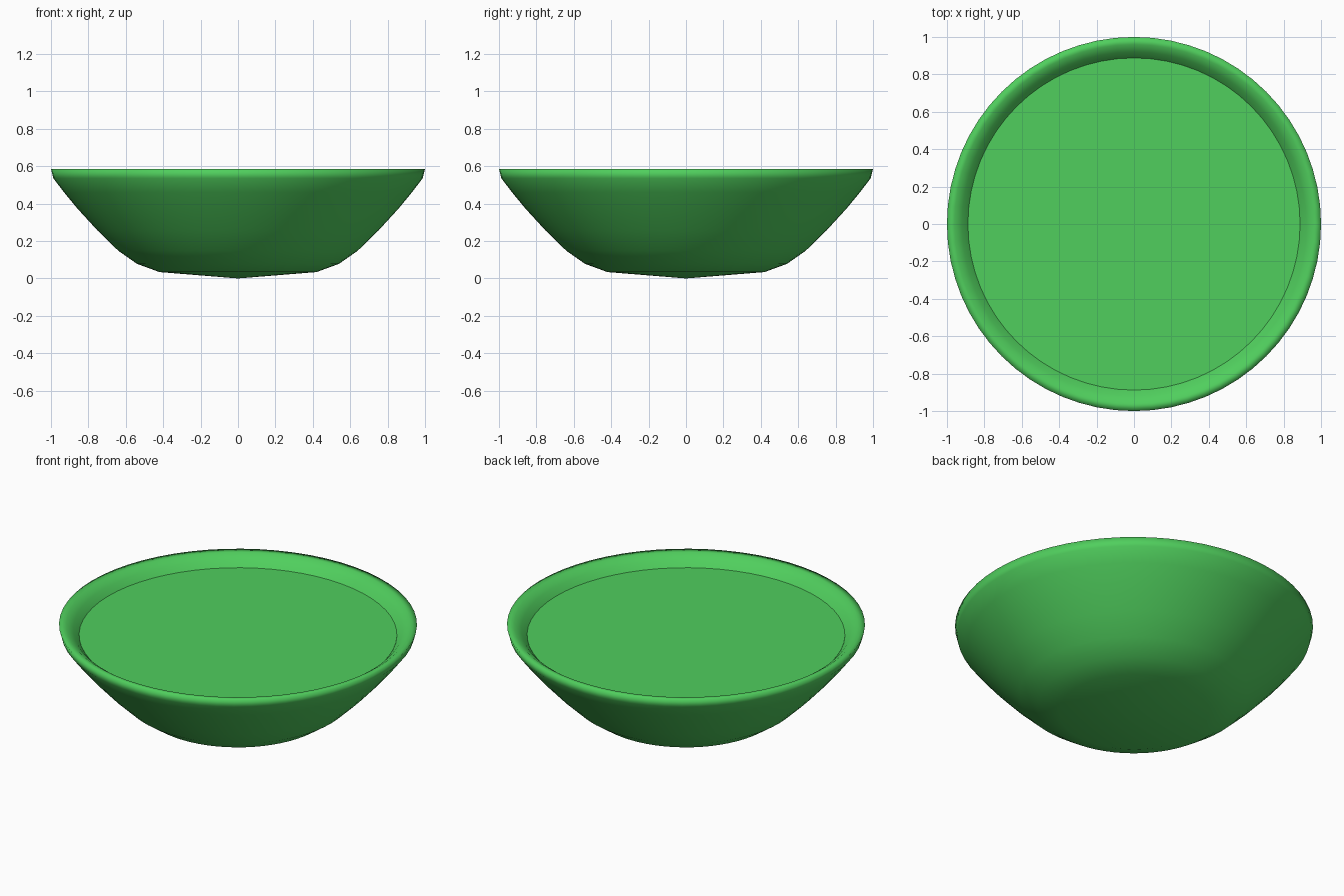
import bpy, bmesh, math

if "Cube" in bpy.data.objects:
    bpy.data.objects.remove(bpy.data.objects["Cube"])

green = bpy.data.materials.new("green")
green.diffuse_color = (0.08, 0.62, 0.11, 1)
green.use_nodes = True
green.node_tree.nodes["Principled BSDF"].inputs["Base Color"].default_value = green.diffuse_color
SEGMENTS = 64


def lathe(name, profile):
    """Spin an (radius, height) profile around z."""
    bm = bmesh.new()
    verts = [bm.verts.new((r, 0, z)) for r, z in profile]
    edges = [bm.edges.new(pair) for pair in zip(verts, verts[1:])]
    bmesh.ops.spin(bm, geom=verts + edges, cent=(0, 0, 0), axis=(0, 0, 1),
                   angle=math.tau, steps=SEGMENTS, use_duplicate=False)
    bmesh.ops.remove_doubles(bm, verts=bm.verts, dist=1e-4)
    bmesh.ops.recalc_face_normals(bm, faces=bm.faces)
    for face in bm.faces:
        face.smooth = True
    mesh = bpy.data.meshes.new(name)
    bm.to_mesh(mesh)
    bm.free()
    obj = bpy.data.objects.new(name, mesh)
    bpy.context.collection.objects.link(obj)
    mesh.materials.append(green)
    return obj


# Bowl: outer wall, rounded rim, inner wall running below the contents
lathe("bowl", [
    (0, 0), (0.42, 0.034), (0.54, 0.078), (0.64, 0.148), (0.75, 0.255),
    (0.86, 0.375), (0.93, 0.46), (0.987, 0.535), (1.0, 0.585),
    (0.96, 0.583), (0.92, 0.555), (0.885, 0.515), (0.80, 0.40),
    (0.68, 0.27), (0.55, 0.16), (0.40, 0.09), (0, 0.06)])

# Flat disc filling the bowl just under the rim
bpy.ops.mesh.primitive_cylinder_add(vertices=SEGMENTS, radius=0.888, depth=0.01,
                                    end_fill_type='NGON', location=(0, 0, 0.515))
disc = bpy.context.object
disc.name = "contents"
disc.data.materials.append(green)
bpy.ops.object.shade_smooth_by_angle()
